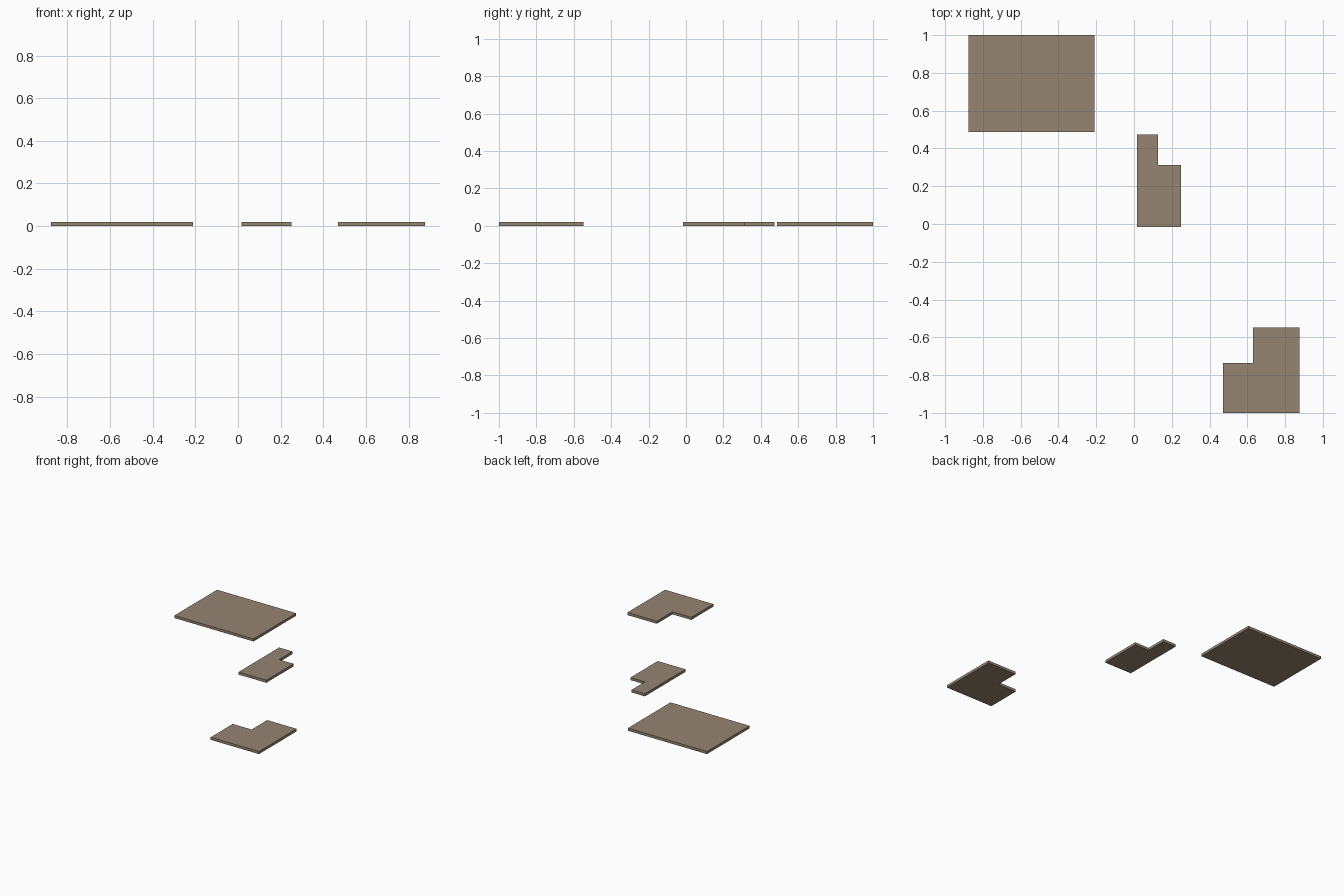
import bpy, bmesh

if "Cube" in bpy.data.objects:
    bpy.data.objects.remove(bpy.data.objects["Cube"])

THICKNESS = 0.02

mat = bpy.data.materials.new("taupe")
mat.diffuse_color = (0.30, 0.235, 0.17, 1.0)
mat.use_nodes = True
mat.node_tree.nodes["Principled BSDF"].inputs["Base Color"].default_value = mat.diffuse_color


def slab(name, outline):
    """Extrude a flat floor outline up from z = 0."""
    bm = bmesh.new()
    face = bm.faces.new([bm.verts.new((x, y, 0)) for x, y in outline])
    top = bmesh.ops.extrude_face_region(bm, geom=[face])["geom"]
    verts = [v for v in top if isinstance(v, bmesh.types.BMVert)]
    bmesh.ops.translate(bm, verts=verts, vec=(0, 0, THICKNESS))
    bmesh.ops.recalc_face_normals(bm, faces=bm.faces)
    mesh = bpy.data.meshes.new(name)
    bm.to_mesh(mesh)
    bm.free()
    mesh.materials.append(mat)
    obj = bpy.data.objects.new(name, mesh)
    bpy.context.collection.objects.link(obj)


# Large rectangular slab at the back left
slab("large_slab", [(-0.877, 0.487), (-0.21, 0.487), (-0.21, 1.0), (-0.877, 1.0)])

# Middle slab with its back right corner notched out
slab("middle_slab", [(0.016, -0.016), (0.25, -0.016), (0.25, 0.312),
                     (0.128, 0.312), (0.128, 0.473), (0.016, 0.473)])

# Front right slab with its back left corner notched out
slab("front_slab", [(0.47, -1.0), (0.877, -1.0), (0.877, -0.547),
                    (0.629, -0.547), (0.629, -0.735), (0.47, -0.735)])
